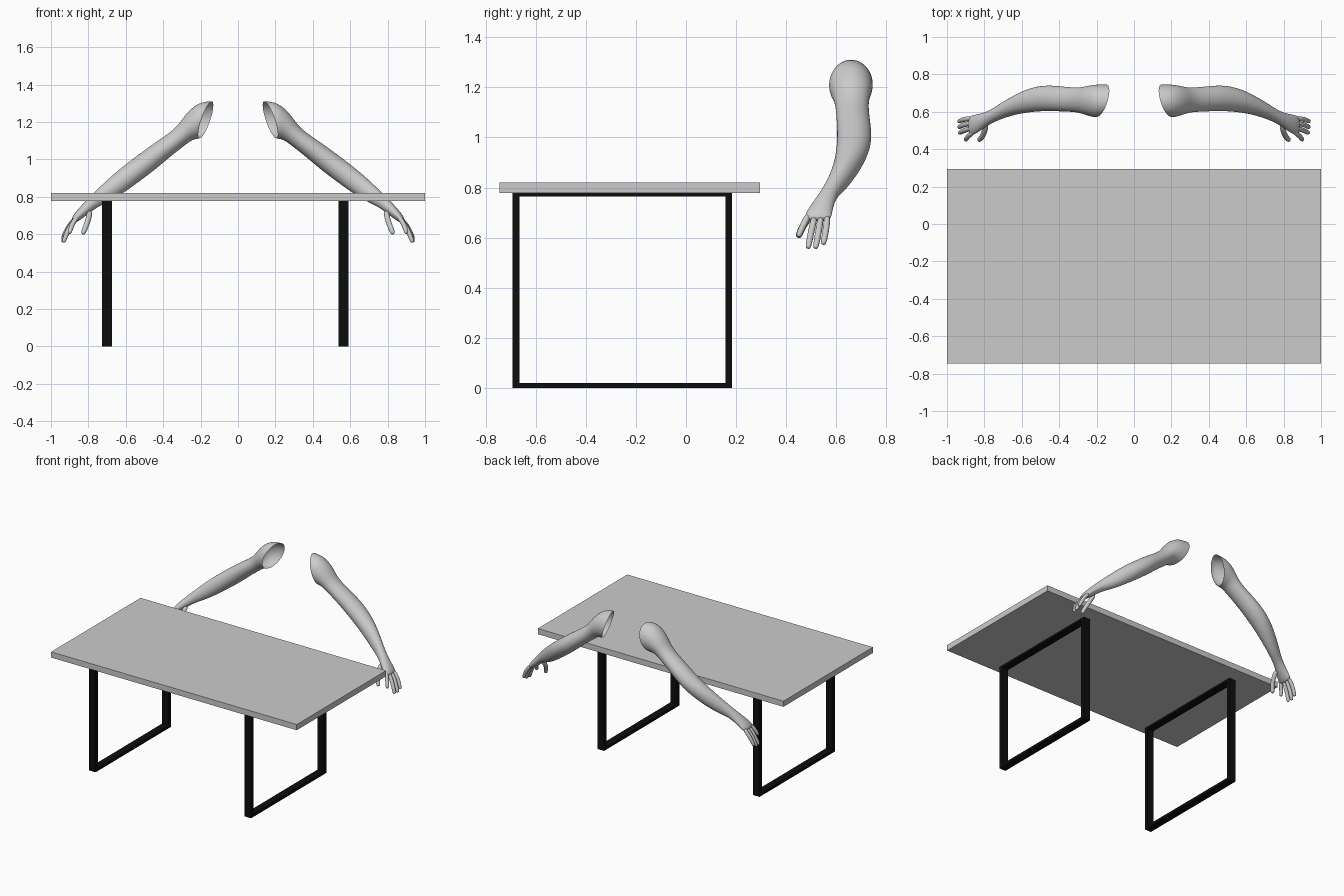
import bpy, bmesh, math
from mathutils import Vector

if "Cube" in bpy.data.objects:
    bpy.data.objects.remove(bpy.data.objects["Cube"])


def material(name, value):
    m = bpy.data.materials.new(name)
    m.diffuse_color = (value, value, value, 1)
    m.use_nodes = True
    m.node_tree.nodes["Principled BSDF"].inputs["Base Color"].default_value = m.diffuse_color
    return m


GREY = material("light grey", 0.6)
BLACK = material("black", 0.004)


def finish(name, bm, mat):
    bmesh.ops.recalc_face_normals(bm, faces=bm.faces[:])
    me = bpy.data.meshes.new(name)
    bm.to_mesh(me)
    bm.free()
    me.materials.append(mat)
    ob = bpy.data.objects.new(name, me)
    bpy.context.collection.objects.link(ob)
    return ob


def add_box(bm, lo, hi):
    verts = bmesh.ops.create_cube(bm, size=1)["verts"]
    for v in verts:
        v.co = [(a + b) / 2 + c * (b - a) for a, b, c in zip(lo, hi, v.co)]


def loft(bm, rings, cap_start, cap_end):
    loops = [[bm.verts.new(p) for p in ring] for ring in rings]
    n = len(loops[0])
    for a, b in zip(loops, loops[1:]):
        for i in range(n):
            j = (i + 1) % n
            bm.faces.new((a[i], a[j], b[j], b[i]))
    if cap_start:
        bm.faces.new(loops[0][::-1])
    if cap_end:
        bm.faces.new(loops[-1])


def ellipse(center, u, v, n):
    return [center + u * math.cos(2 * math.pi * i / n) + v * math.sin(2 * math.pi * i / n)
            for i in range(n)]


def digit(bm, points, radius):
    # tapered tube with a rounded tip
    pts = [Vector(p) for p in points]
    tip_dir = (pts[-1] - pts[-2]).normalized()
    pts.insert(-1, pts[-1] - tip_dir * radius * 0.6)
    rings = []
    for i, p in enumerate(pts):
        d = (pts[min(i + 1, len(pts) - 1)] - pts[max(i - 1, 0)]).normalized()
        u = d.cross(Vector((0, 1, 0))).normalized()
        v = d.cross(u)
        r = radius * (0.5 if i == len(pts) - 1 else 1 - 0.2 * i / len(pts))
        rings.append(ellipse(p, u * r, v * r, 8))
    loft(bm, rings, True, True)


# Table top
bm = bmesh.new()
add_box(bm, (-1, -0.745, 0.778), (1, 0.295, 0.82))
finish("table_top", bm, GREY)

# Rectangular leg frames
for name, x0, x1 in (("left_leg_frame", -0.728, -0.675), ("right_leg_frame", 0.538, 0.591)):
    bm = bmesh.new()
    for y0, y1 in ((-0.692, -0.665), (0.157, 0.184)):
        add_box(bm, (x0, y0, 0), (x1, y1, 0.778))
    for z0, z1 in ((0, 0.02), (0.764, 0.778)):
        add_box(bm, (x0, -0.665, z0), (x1, 0.157, z1))
    finish(name, bm, BLACK)

# Arm sections from shoulder to knuckles: upper x, z, lower x, z, front y, back y
SECTIONS = [
    (0.140, 1.312, 0.205, 1.112, 0.572, 0.747),
    (0.212, 1.308, 0.217, 1.108, 0.568, 0.747),
    (0.287, 1.238, 0.243, 1.105, 0.585, 0.735),
    (0.327, 1.168, 0.280, 1.078, 0.598, 0.728),
    (0.440, 1.093, 0.365, 1.012, 0.602, 0.738),
    (0.520, 1.035, 0.442, 0.945, 0.604, 0.744),
    (0.602, 0.973, 0.525, 0.883, 0.597, 0.725),
    (0.665, 0.922, 0.605, 0.825, 0.585, 0.690),
    (0.730, 0.862, 0.685, 0.775, 0.563, 0.648),
    (0.787, 0.805, 0.752, 0.745, 0.536, 0.606),
    (0.832, 0.760, 0.795, 0.712, 0.505, 0.592),
    (0.877, 0.710, 0.842, 0.677, 0.474, 0.582),
    (0.893, 0.678, 0.867, 0.660, 0.476, 0.580),
]

DIGITS = {
    "index": [(0.855, 0.495, 0.70), (0.887, 0.470, 0.655), (0.902, 0.448, 0.603)],
    "middle": [(0.865, 0.515, 0.69), (0.908, 0.500, 0.625), (0.934, 0.487, 0.556)],
    "ring": [(0.865, 0.540, 0.69), (0.912, 0.530, 0.625), (0.938, 0.517, 0.556)],
    "little": [(0.865, 0.565, 0.69), (0.912, 0.560, 0.635), (0.938, 0.548, 0.572)],
    "thumb": [(0.790, 0.535, 0.725), (0.800, 0.490, 0.680), (0.812, 0.465, 0.645),
              (0.830, 0.447, 0.600)],
}

for side, sign in (("right", 1), ("left", -1)):
    # Arm, open at the shoulder
    bm = bmesh.new()
    rings = []
    for k, (xu, zu, xl, zl, y0, y1) in enumerate(SECTIONS):
        c = Vector(((xu + xl) / 2, (y0 + y1) / 2, (zu + zl) / 2))
        skew = -0.025 if k == 0 else 0
        u = Vector((skew, (y1 - y0) / 2, 0))
        v = Vector(((xu - xl) / 2, 0, (zu - zl) / 2))
        rings.append(ellipse(c, u, v, 20))
    loft(bm, rings, False, True)
    # Thumb and fingers
    for name, points in DIGITS.items():
        digit(bm, points, 0.017 if name == "thumb" else 0.015)
    for v in bm.verts:
        v.co.x *= sign
    arm = finish(side + "_arm", bm, GREY)
    arm.modifiers.new("smooth", "SUBSURF").levels = 2
    arm.modifiers["smooth"].render_levels = 2
    for p in arm.data.polygons:
        p.use_smooth = True
